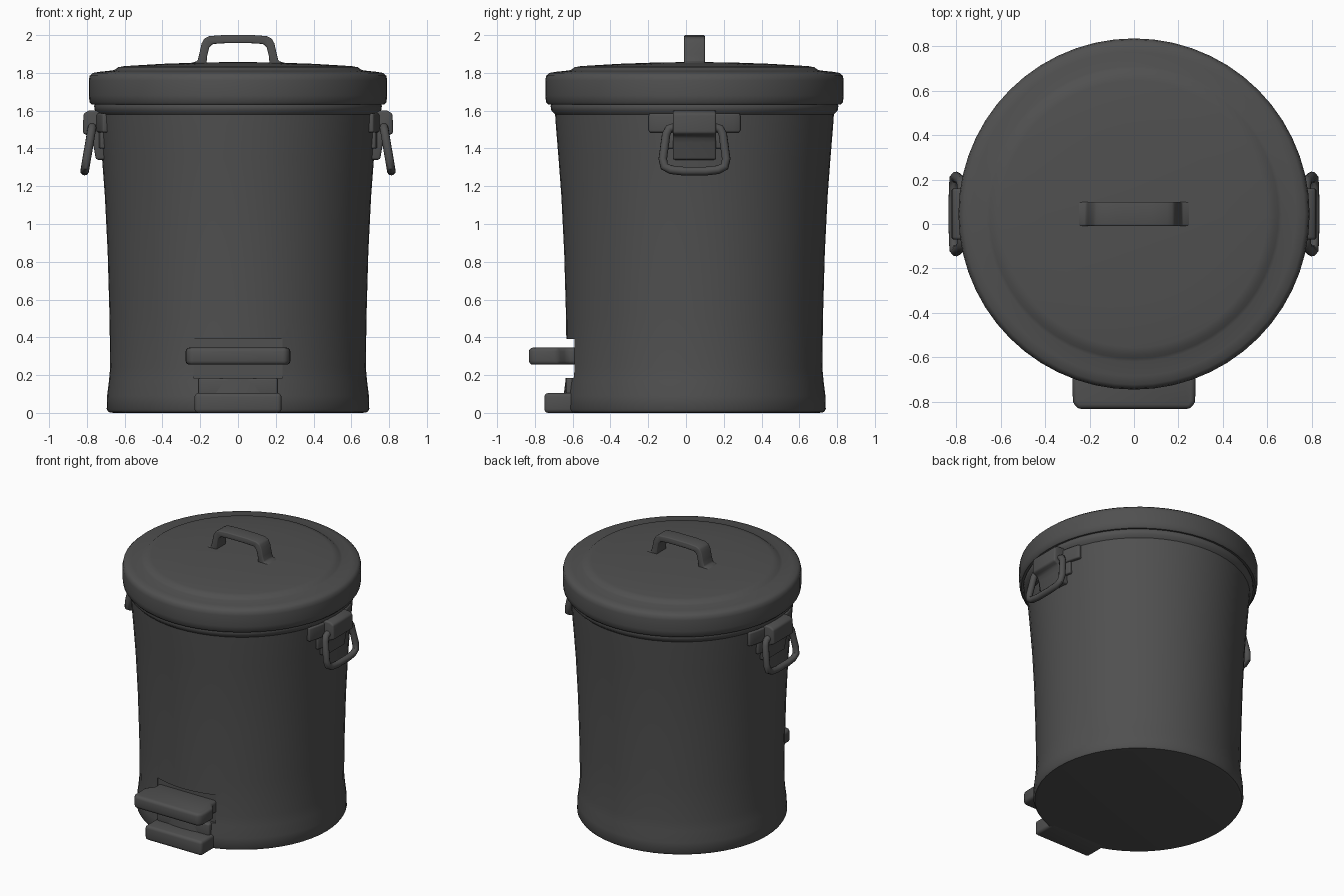
import bpy, bmesh, math
from mathutils import Vector

if "Cube" in bpy.data.objects:
    bpy.data.objects.remove(bpy.data.objects["Cube"])

CY = 0.045          # the bin axis sits slightly behind the origin
SIDES = 56

grey = bpy.data.materials.new("dark grey plastic")
grey.diffuse_color = (0.08, 0.08, 0.08, 1)
grey.use_nodes = True
grey.node_tree.nodes["Principled BSDF"].inputs["Base Color"].default_value = grey.diffuse_color


def apply_modifiers(ob):
    bpy.context.view_layer.objects.active = ob
    for m in list(ob.modifiers):
        bpy.ops.object.modifier_apply(modifier=m.name)


def finish(ob, bevel=0, mirror=False):
    ob.data.materials.append(grey)
    bpy.ops.object.select_all(action='DESELECT')
    ob.select_set(True)
    bpy.context.view_layer.objects.active = ob
    if bevel:
        m = ob.modifiers.new("soft edges", 'BEVEL')
        m.width, m.segments, m.limit_method = bevel, 3, 'ANGLE'
        m.angle_limit = math.radians(35)
    if mirror:
        ob.modifiers.new("mirror", 'MIRROR')
    apply_modifiers(ob)
    bpy.ops.object.shade_smooth_by_angle(angle=math.radians(40))
    return ob


def mesh_object(name, bm):
    bmesh.ops.recalc_face_normals(bm, faces=bm.faces)
    me = bpy.data.meshes.new(name)
    bm.to_mesh(me)
    bm.free()
    ob = bpy.data.objects.new(name, me)
    bpy.context.collection.objects.link(ob)
    return ob


def lathe(name, profile):
    """Closed solid turned round the bin axis from (radius, z) points."""
    bm = bmesh.new()
    rings = []
    for r, z in profile:
        rings.append([bm.verts.new((r * math.cos(2 * math.pi * i / SIDES),
                                    CY + r * math.sin(2 * math.pi * i / SIDES), z))
                      for i in range(SIDES)])
    for a, b in zip(rings, rings[1:]):
        for i in range(SIDES):
            j = (i + 1) % SIDES
            bm.faces.new((a[i], a[j], b[j], b[i]))
    bm.faces.new(rings[0])
    bm.faces.new(rings[-1])
    return mesh_object(name, bm)


def prism(name, outline, axis, lo, hi):
    """Extrude a 2D outline along an axis; outline uses the other two axes."""
    def place(p, h):
        c = list(p)
        c.insert("xyz".index(axis), h)
        return c
    bm = bmesh.new()
    a = [bm.verts.new(place(p, lo)) for p in outline]
    b = [bm.verts.new(place(p, hi)) for p in outline]
    for i in range(len(a)):
        j = (i + 1) % len(a)
        bm.faces.new((a[i], a[j], b[j], b[i]))
    bm.faces.new(a)
    bm.faces.new(b)
    return mesh_object(name, bm)


def box(name, x, y, z):
    return prism(name, [(x[0], y[0]), (x[1], y[0]), (x[1], y[1]), (x[0], y[1])], 'z', *z)


def arc_plate(name, r_out, half_angle, z0, z1):
    """Curved plate hugging the right side of the body."""
    angles = [half_angle * (i / 6 - 1) for i in range(13)]
    pts = [(r_out * math.cos(a), CY + r_out * math.sin(a)) for a in angles]
    pts += [(0.69 * math.cos(a), CY + 0.69 * math.sin(a)) for a in reversed(angles)]
    return prism(name, pts, 'z', z0, z1)


# Tapered body with flared foot and rim, with a pedal opening cut in front
body = lathe("body", [(0.66, 0.0), (0.685, 0.004), (0.695, 0.02), (0.693, 0.09),
                      (0.683, 0.17), (0.677, 0.24), (0.68, 0.5), (0.69, 0.85),
                      (0.705, 1.15), (0.72, 1.35), (0.734, 1.52), (0.738, 1.58),
                      (0.758, 1.60), (0.762, 1.625), (0.75, 1.65)])
cutter = box("pedal_opening_cutter", (-0.235, 0.235), (-0.9, -0.585), (0.185, 0.39))
cutter.hide_render = True
cut = body.modifiers.new("pedal opening", 'BOOLEAN')
cut.operation, cut.object, cut.solver = 'DIFFERENCE', cutter, 'EXACT'
finish(body)
bpy.data.objects.remove(cutter)

# Lid with rounded skirt and a low raised top
finish(lathe("lid", [(0.74, 1.64), (0.775, 1.633), (0.786, 1.645), (0.79, 1.68),
                     (0.79, 1.76), (0.785, 1.785), (0.768, 1.80), (0.73, 1.806),
                     (0.665, 1.813), (0.65, 1.818), (0.635, 1.83), (0.60, 1.836),
                     (0.40, 1.848), (0.20, 1.855), (0.05, 1.857)]))

# Lid handle: a bent strap with flared ends
outer = [(0.26, 1.85), (0.215, 1.862), (0.205, 1.90), (0.193, 1.955), (0.178, 1.982),
         (0.15, 1.995), (0.08, 2.0)]
inner = [(0.07, 1.957), (0.135, 1.953), (0.152, 1.935), (0.163, 1.89), (0.168, 1.84)]
strap = outer + [(-x, z) for x, z in reversed(outer)]
strap += [(-x, z) for x, z in reversed(inner)] + inner
finish(prism("lid_handle", strap, 'y', CY - 0.055, CY + 0.055), 0.012)

# Side handle mounts, mirrored to both sides
finish(arc_plate("handle_mount_plates", 0.757, 0.33, 1.485, 1.585), 0.01, True)
finish(arc_plate("handle_lower_plates", 0.745, 0.22, 1.40, 1.49), 0.008, True)
finish(prism("handle_hinges", [(0.69, 1.605), (0.79, 1.60), (0.818, 1.585), (0.822, 1.48),
                               (0.785, 1.465), (0.768, 1.43), (0.752, 1.34), (0.69, 1.34)],
             'y', CY - 0.115, CY + 0.115), 0.012, True)

# Hanging side handles: rounded wire loops leaning outward
half = [(0.10, 1.515), (0.135, 1.505), (0.15, 1.475), (0.168, 1.345),
        (0.16, 1.305), (0.125, 1.287), (0.06, 1.28)]
loop = half + [(-y, z) for y, z in reversed(half)]
curve = bpy.data.curves.new("side_handles", 'CURVE')
curve.dimensions, curve.bevel_depth, curve.bevel_resolution = '3D', 0.023, 3
spline = curve.splines.new('POLY')
spline.points.add(len(loop) - 1)
spline.use_cyclic_u = True
for p, (y, z) in zip(spline.points, loop):
    p.co = (0.772 + (1.515 - z) * 0.17, CY + y, z, 1)
rings = bpy.data.objects.new("side_handles", curve)
bpy.context.collection.objects.link(rings)
bpy.ops.object.select_all(action='DESELECT')
rings.select_set(True)
bpy.context.view_layer.objects.active = rings
bpy.ops.object.convert(target='MESH')
finish(bpy.context.view_layer.objects.active, mirror=True)

# Pedal, tapering a little towards the front
finish(prism("pedal", [(-0.235, -0.56), (-0.235, -0.63), (-0.278, -0.68), (-0.275, -0.80),
                       (-0.255, -0.832), (0.255, -0.832), (0.275, -0.80), (0.278, -0.68),
                       (0.235, -0.63), (0.235, -0.56)], 'z', 0.255, 0.345), 0.02)

# Foot under the pedal and the small step behind it
finish(box("front_foot", (-0.23, 0.23), (-0.75, -0.55), (0.0, 0.105)), 0.02)
finish(box("foot_step", (-0.21, 0.21), (-0.635, -0.55), (0.08, 0.185)), 0.012)
